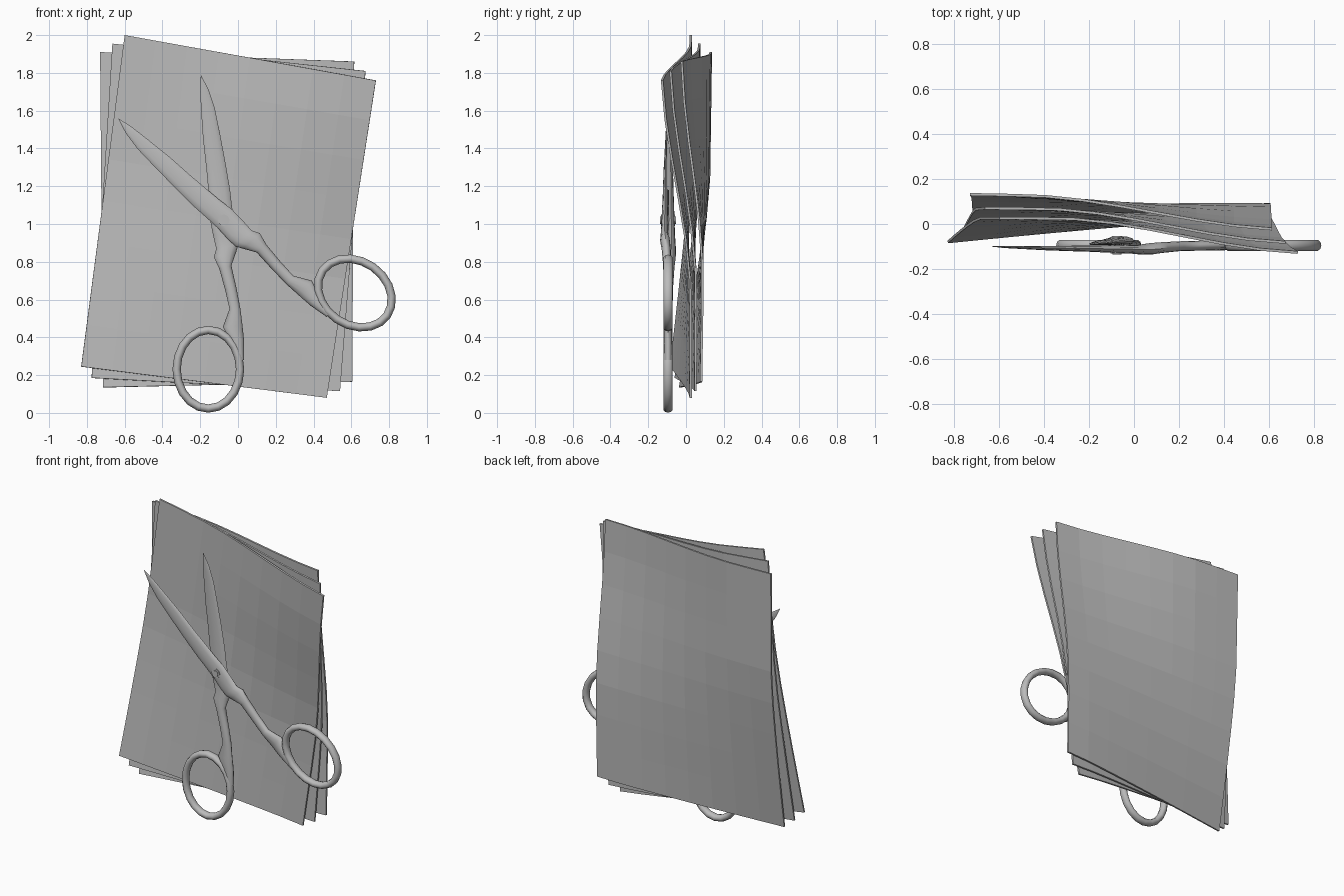
import bpy, bmesh, math
from mathutils import Vector, Matrix

if "Cube" in bpy.data.objects:
    bpy.data.objects.remove(bpy.data.objects["Cube"])

grey = bpy.data.materials.new("plain_grey")
grey.diffuse_color = (0.5, 0.5, 0.5, 1)
grey.use_nodes = True
grey.node_tree.nodes["Principled BSDF"].inputs["Base Color"].default_value = grey.diffuse_color


def finish(name, bm, smooth=None):
    bmesh.ops.recalc_face_normals(bm, faces=bm.faces)
    me = bpy.data.meshes.new(name)
    bm.to_mesh(me)
    bm.free()
    ob = bpy.data.objects.new(name, me)
    bpy.context.collection.objects.link(ob)
    me.materials.append(grey)
    if smooth:
        bpy.ops.object.select_all(action='DESELECT')
        ob.select_set(True)
        bpy.context.view_layer.objects.active = ob
        bpy.ops.object.shade_smooth_by_angle(angle=math.radians(smooth))
    return ob


def ease(t):
    t = min(max(t, 0), 1)
    return t * t * (3 - 2 * t)


# Paper sheets: faceted grids with two opposite corners curling forward
def sheet(name, tl, tr, br, bl, n=8):
    tl, tr, br, bl = (Vector(p) for p in (tl, tr, br, bl))
    mid = (tl.y + br.y) / 2
    bm = bmesh.new()
    rows = []
    for j in range(n + 1):
        v = j / n
        row = []
        for i in range(n + 1):
            u = i / n
            p = bl.lerp(br, u).lerp(tl.lerp(tr, u), v)
            p.y = br.y + (tl.y - br.y) * (v + 1 - u) / 2
            p.y -= (mid - tr.y) * ease((u - 0.18) / 0.86) * ease((v - 0.3) / 0.75)
            p.y -= (mid - bl.y) * max(0, 1 - u / 0.95) ** 1.2 * max(0, 1 - v / 0.6) ** 1.2
            row.append(bm.verts.new(p))
        rows.append(row)
    for a, b in zip(rows, rows[1:]):
        for i in range(n):
            bm.faces.new((a[i], a[i + 1], b[i + 1], b[i]))
    ob = finish(name, bm)
    mod = ob.modifiers.new("thickness", 'SOLIDIFY')
    mod.thickness, mod.offset = 0.012, 0


sheet("front_sheet", (-0.60, 0.025, 2.0), (0.73, -0.13, 1.76),
      (0.47, 0.025, 0.08), (-0.83, -0.08, 0.245))
sheet("middle_sheet", (-0.665, 0.07, 1.955), (0.675, -0.085, 1.81),
      (0.54, 0.05, 0.115), (-0.775, -0.055, 0.185))
sheet("back_sheet", (-0.73, 0.132, 1.91), (0.615, -0.025, 1.86),
      (0.605, 0.08, 0.165), (-0.715, -0.032, 0.135))

# Scissor arm sections: left x, z, right x, z, half thickness, depth offset
ARM = [
    (-0.197, 1.785, -0.194, 1.785, .002, .004),
    (-0.200, 1.70, -0.155, 1.71, .005, .007),
    (-0.195, 1.60, -0.122, 1.61, .007, .009),
    (-0.185, 1.45, -0.092, 1.46, .010, .012),
    (-0.168, 1.30, -0.064, 1.31, .012, .014),
    (-0.156, 1.17, -0.042, 1.18, .014, .015),
    (-0.150, 1.10, -0.033, 1.10, .016, .016),
    (-0.147, 1.02, -0.022, 1.02, .017, .017),
    (-0.132, 0.94, -0.004, 0.94, .019, .018),
    (-0.115, 0.87, 0.002, 0.89, .022, .019),
    (-0.128, 0.825, -0.010, 0.85, .026, .016),
    (-0.098, 0.76, -0.035, 0.78, .024, .010),
    (-0.068, 0.65, -0.008, 0.66, .022, .004),
    (-0.045, 0.55, 0.013, 0.55, .022, .002),
    (-0.080, 0.455, 0.024, 0.46, .022, 0),
    (-0.045, 0.39, 0.032, 0.385, .022, 0),
    (-0.012, 0.28, 0.032, 0.28, .020, 0),
]
PIVOT = Vector((-0.075, -0.095, 1.02))
AXIS = math.radians(117.5)


def tube(bm, rings, closed=False):
    k = len(rings[0])
    loops = [[bm.verts.new(p) for p in r] for r in rings]
    pairs = list(zip(loops, loops[1:])) + ([(loops[-1], loops[0])] if closed else [])
    for a, b in pairs:
        for i in range(k):
            bm.faces.new((a[i], a[(i + 1) % k], b[(i + 1) % k], b[i]))
    if not closed:
        bm.faces.new(loops[0])
        bm.faces.new(loops[-1])


def scissor_arm(name, flip):
    bm = bmesh.new()
    # blade, bolster and shank
    rings = []
    for lx, lz, rx, rz, t, off in ARM:
        left, right = Vector((lx, 0, lz)), Vector((rx, 0, rz))
        c = (left + right) / 2 + Vector((0, PIVOT.y + off, 0))
        rings.append([c + (right - left) / 2 * math.cos(a) + Vector((0, t * math.sin(a), 0))
                      for a in (math.tau * i / 12 for i in range(12))])
    tube(bm, rings)
    # finger loop
    loop = []
    for j in range(20):
        a = math.tau * j / 20
        out = Vector((math.cos(a), 0, math.sin(a)))
        c = Vector((-0.157 + 0.168 * out.x, PIVOT.y, 0.231 + 0.208 * out.z))
        loop.append([c + out * 0.022 * math.cos(b) + Vector((0, 0.026 * math.sin(b), 0))
                     for b in (math.tau * i / 10 for i in range(10))])
    tube(bm, loop, closed=True)
    # the second arm is the first turned over about the scissors' long axis
    if flip:
        axis = Vector((math.cos(AXIS), 0, math.sin(AXIS)))
        bmesh.ops.rotate(bm, verts=bm.verts, cent=PIVOT,
                         matrix=Matrix.Rotation(math.pi, 3, axis))
    finish(name, bm, 50)


scissor_arm("rear_scissor_arm", False)
scissor_arm("front_scissor_arm", True)

# Pivot screw: a rim with a slightly raised head
bm = bmesh.new()
for radius, depth in ((0.03, 0.075), (0.02, 0.084)):
    bmesh.ops.create_cone(bm, cap_ends=True, segments=16, radius1=radius, radius2=radius,
                          depth=depth,
                          matrix=Matrix.Translation(PIVOT) @ Matrix.Rotation(math.pi / 2, 4, 'X'))
finish("pivot_screw", bm, 40)
